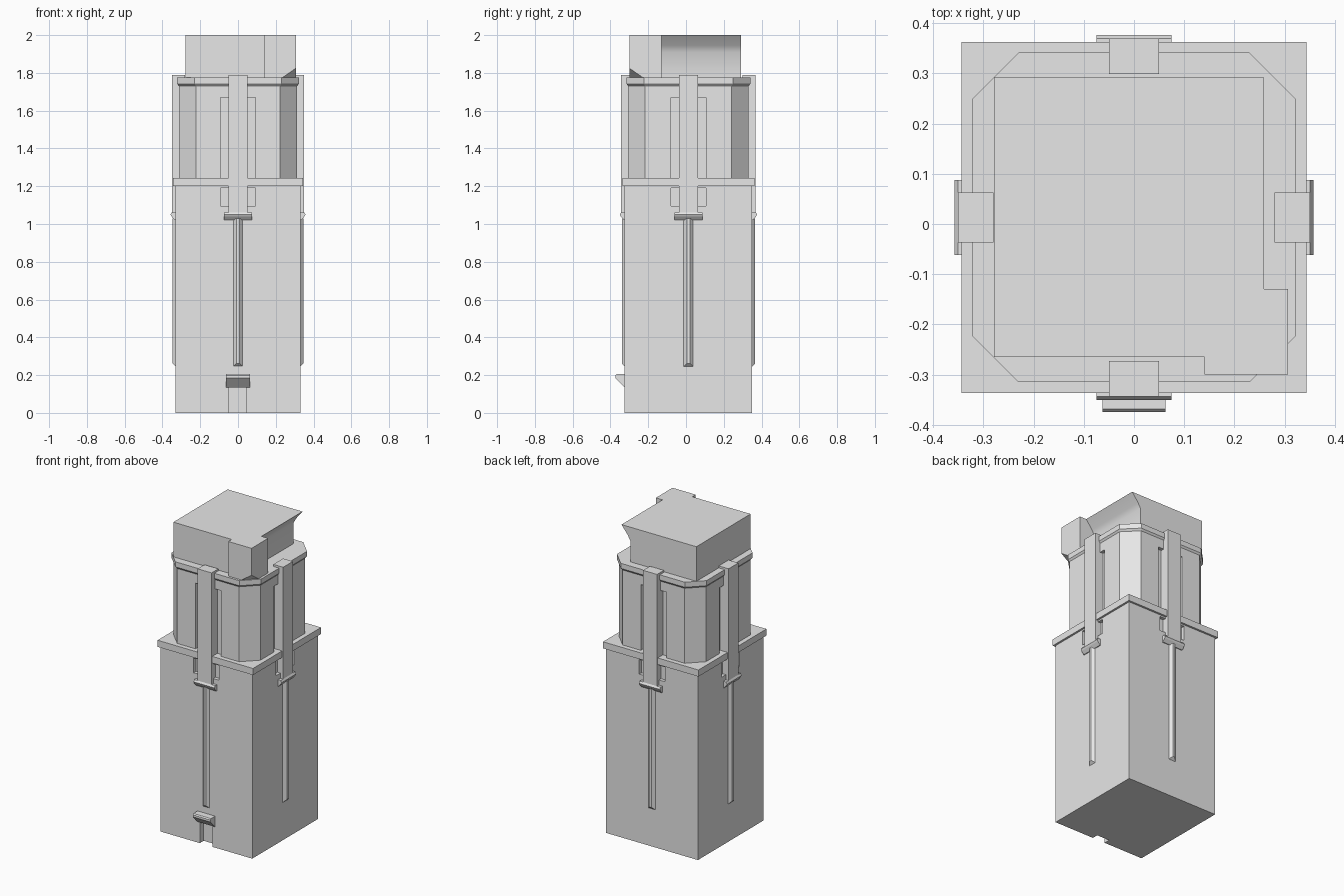
import bpy, bmesh, math
from mathutils import Matrix, Vector

if "Cube" in bpy.data.objects:
    bpy.data.objects.remove(bpy.data.objects["Cube"])

CY = 0.013      # tower axis sits slightly behind y = 0
DY = 0.006      # tower is slightly deeper than wide

stone = bpy.data.materials.new("pale grey stone")
stone.diffuse_color = (0.8, 0.8, 0.8, 1)
stone.use_nodes = True
stone.node_tree.nodes["Principled BSDF"].inputs["Base Color"].default_value = stone.diffuse_color


def finish(name, bm, matrix=None):
    if matrix:
        bmesh.ops.transform(bm, matrix=matrix, verts=bm.verts)
    bmesh.ops.recalc_face_normals(bm, faces=bm.faces)
    me = bpy.data.meshes.new(name)
    bm.to_mesh(me)
    bm.free()
    me.materials.append(stone)
    ob = bpy.data.objects.new(name, me)
    bpy.context.collection.objects.link(ob)
    return ob


def hull(name, pts, matrix=None):
    """Convex solid around a few points."""
    bm = bmesh.new()
    for p in pts:
        bm.verts.new(p)
    bmesh.ops.convex_hull(bm, input=bm.verts)
    bmesh.ops.dissolve_limit(bm, angle_limit=0.01, verts=bm.verts, edges=bm.edges)
    return finish(name, bm, matrix)


def box(name, x, y, z, matrix=None):
    return hull(name, [(a, b, c) for a in x for b in y for c in z], matrix)


def prism(name, profile, axis, lo, hi, matrix=None):
    """Extrude a 2D profile along x (points are y,z) or y (points are x,z)."""
    bm = bmesh.new()
    put = (lambda p, t: (t, p[0], p[1])) if axis == 'x' else (lambda p, t: (p[0], t, p[1]))
    face = bm.faces.new([bm.verts.new(put(p, lo)) for p in profile])
    ext = bmesh.ops.extrude_face_region(bm, geom=[face])
    move = Vector(put((0, 0), hi - lo))
    bmesh.ops.translate(bm, vec=move, verts=[v for v in ext['geom'] if isinstance(v, bmesh.types.BMVert)])
    return finish(name, bm, matrix)


def octagon(h, c, z):
    """Square ring of half width h with corners cut by c."""
    hy = h + DY
    pts = [(h, hy - c), (h - c, hy)]
    return [(sx * x, CY + sy * y, z) for x, y in pts for sx in (-1, 1) for sy in (-1, 1)]


def cut(target, cutters):
    bpy.context.view_layer.objects.active = target
    for c in cutters:
        m = target.modifiers.new("cut", 'BOOLEAN')
        m.operation, m.object, m.solver = 'DIFFERENCE', c, 'EXACT'
        bpy.ops.object.modifier_apply(modifier=m.name)
        bpy.data.objects.remove(c)


def side_matrix(k):
    """Local frame facing -y, turned to one of the four sides."""
    shift = DY if k % 2 == 0 else 0
    return (Matrix.Translation((0, CY, 0)) @ Matrix.Rotation(k * math.pi / 2, 4, 'Z')
            @ Matrix.Translation((0, -shift, 0)))


# Main masses
shaft = box("lower_shaft", (-0.33, 0.33), (CY - 0.338, CY + 0.336), (0, 1.21))
upper = hull("upper_octagon", octagon(0.313, 0.09, 1.22) + octagon(0.313, 0.09, 1.74))
box("ledge", (-0.343, 0.343), (CY - 0.349, CY + 0.349), (1.2, 1.243))
hull("cornice", octagon(0.313, 0.09, 1.73) + octagon(0.322, 0.092, 1.742)
     + octagon(0.322, 0.092, 1.775))

# Parts repeated on every side
shaft_cuts, upper_cuts = [], []
for k, side in enumerate(("front", "right", "back", "left")):
    M = side_matrix(k)
    box(side + "_pilaster", (-0.05, 0.05), (-0.35, -0.28), (1.05, 1.788), M)
    prism(side + "_bracket",
          [(-0.31, 1.062), (-0.35, 1.062), (-0.357, 1.05), (-0.352, 1.04), (-0.335, 1.02), (-0.31, 1.02)],
          'x', -0.075, 0.075, M)
    # tapered rib below the bracket
    hull(side + "_rib",
         [(s * w, y, z) for s in (-1, 1) for w, y, z in
          ((0.03, -0.325, 0.24), (0.03, -0.325, 1.03), (0.008, -0.347, 0.262), (0.008, -0.347, 1.03))], M)
    # narrow slots beside the pilaster
    for s in (-1, 1):
        xs = (s * 0.045, s * 0.092)
        shaft_cuts.append(box("slot", xs, (-0.4, -0.308), (1.095, 1.19), M))
        upper_cuts.append(box("slot", xs, (-0.4, -0.29), (1.23, 1.67), M))

# Doorway and its hood
shaft_cuts.append(box("doorway", (-0.047, 0.043), (-0.5, -0.285), (-0.1, 0.16)))
cut(shaft, shaft_cuts)
cut(upper, upper_cuts)
prism("door_hood", [(-0.31, 0.205), (-0.368, 0.205), (-0.374, 0.198), (-0.374, 0.185), (-0.325, 0.135), (-0.31, 0.135)],
      'x', -0.063, 0.063)

# Crown block with an overhang on the right side
crown = prism("crown", [(-0.279, 1.765), (0.195, 1.765), (0.195, 1.91), (0.215, 1.945), (0.259, 2.0), (-0.279, 2.0)],
              'y', -0.265, 0.292)
crown.select_set(True)
bpy.context.view_layer.objects.active = crown
bpy.ops.object.shade_smooth_by_angle(angle=math.radians(50))

# Corner turret with its outer lower corner cut off
x0, x1, y0, y1, z0, z1 = 0.14, 0.307, -0.3, -0.129, 1.775, 2.0
hull("corner_turret", [(x, y, z1) for x in (x0, x1) for y in (y0, y1)]
     + [(x0, y0, z0), (x0, y1, z0), (x1, y1, z0),
        (x1 - 0.072, y0, z0), (x1, y0 + 0.072, z0), (x1, y0, z0 + 0.05)])
